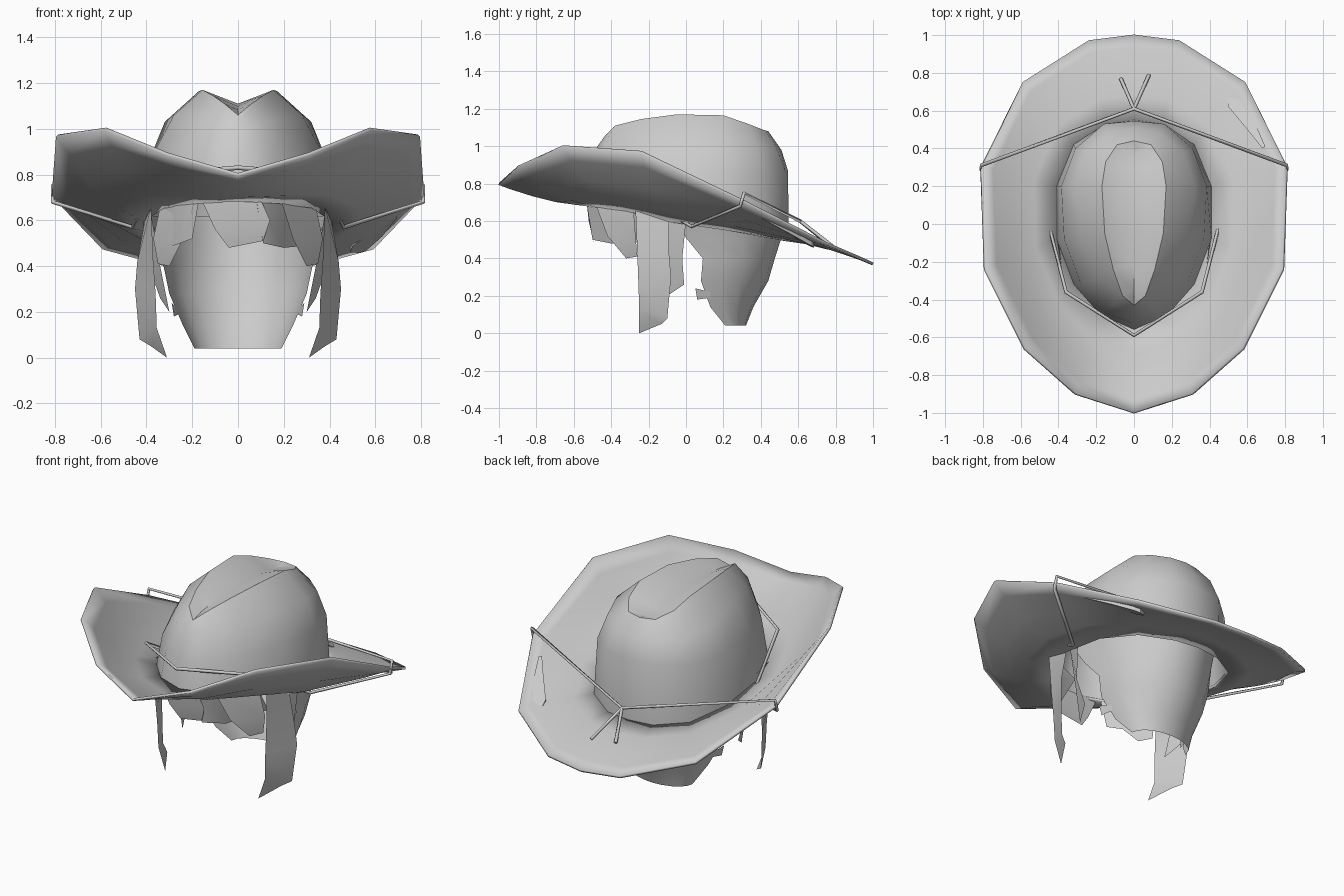
import bpy, bmesh, math
from mathutils import Vector

if "Cube" in bpy.data.objects:
    bpy.data.objects.remove(bpy.data.objects["Cube"])


def make(name, verts, faces, smooth=40, thick=0, offset=-1):
    me = bpy.data.meshes.new(name)
    me.from_pydata([tuple(v) for v in verts], [], faces)
    bm = bmesh.new()
    bm.from_mesh(me)
    bmesh.ops.remove_doubles(bm, verts=bm.verts, dist=0.0005)
    bmesh.ops.recalc_face_normals(bm, faces=bm.faces)
    bm.to_mesh(me)
    bm.free()
    ob = bpy.data.objects.new(name, me)
    bpy.context.collection.objects.link(ob)
    bpy.ops.object.select_all(action='DESELECT')
    ob.select_set(True)
    bpy.context.view_layer.objects.active = ob
    bpy.ops.object.shade_smooth_by_angle(angle=math.radians(smooth))
    if thick:
        m = ob.modifiers.new("thickness", 'SOLIDIFY')
        m.thickness = thick
        m.offset = offset
    return ob


def loft(name, rings, closed=True, **kw):
    n = len(rings[0])
    faces = []
    for r in range(len(rings) - 1):
        for i in range(n if closed else n - 1):
            j = (i + 1) % n
            faces.append((r * n + i, r * n + j, (r + 1) * n + j, (r + 1) * n + i))
    return make(name, [v for ring in rings for v in ring], faces, **kw)


def full(half):
    # half profile (front to back) mirrored into a closed ring
    return [Vector(p) for p in half] + [Vector((-x, y, z)) for x, y, z in half[-2:0:-1]]


# Hat rings, front to back on the right half
edge = full([(0, -1, .80), (.31, -.9, .89), (.58, -.66, 1.0), (.79, -.24, .97),
             (.81, .3, .71), (.59, .75, .48), (.24, .97, .385), (0, 1, .37)])
base = full([(0, -.56, .69), (.18, -.48, .68), (.32, -.32, .66), (.41, -.08, .60),
             (.41, .2, .56), (.32, .42, .52), (.15, .53, .50), (0, .55, .50)])
wall = full([(0, -.53, .85), (.15, -.47, .85), (.28, -.32, .86), (.37, -.08, .89),
             (.385, .2, .87), (.31, .4, .86), (.16, .53, .87), (0, .545, .87)])
shoulder = full([(0, -.48, .99), (.11, -.43, 1.02), (.20, -.28, 1.05), (.28, -.06, 1.06),
                 (.32, .2, 1.03), (.26, .38, 1.0), (.14, .48, 1.0), (0, .51, .98)])
ridge = full([(0, -.43, 1.06), (.06, -.38, 1.11), (.11, -.24, 1.145), (.155, -.05, 1.17),
              (.17, .2, 1.165), (.15, .33, 1.12), (.09, .42, 1.085), (0, .44, 1.08)])
crease = [Vector((0, p.y * .9, 1.06 + (p.z - 1.06) * .45)) for p in ridge]

# Brim curls upward toward its edge
brim_rings = []
for t in (0, .3, .6, .85, 1):
    ring = []
    for a, b in zip(base, edge):
        p = a.lerp(b, t)
        p.z = a.z + (b.z - a.z) * t ** 1.5
        ring.append(p)
    brim_rings.append(ring)
loft("hat_brim", brim_rings, thick=.015, offset=0, smooth=50)
loft("hat_crown", [base, wall, shoulder, ridge, crease], smooth=50)

# Back hair shell: z, half width, front y, back y
shell = []
for z, w, yf, yb in [(.62, .385, -.06, .53), (.51, .35, 0, .51), (.40, .325, .09, .475),
                     (.28, .30, .08, .44), (.14, .24, .13, .36), (.04, .19, .21, .32)]:
    shell.append([Vector((w * math.cos(a), yf + (yb - yf) * math.sin(a), z))
                  for a in [math.pi * i / 10 for i in range(11)]])
loft("back_hair", shell, closed=False)


# Hair strands as ribbons: list of edge pairs
def strand(name, pairs, mirror=True):
    for s, tag in ((1, "_right"), (-1, "_left")) if mirror else ((1, ""),):
        loft(name + tag, [[(s * x, y, z) for x, y, z in pr] for pr in pairs], closed=False)


strand("side_lock", [((.38, -.27, .66), (.40, -.09, .64)), ((.37, -.26, .42), (.44, -.09, .42)),
                     ((.36, -.255, .28), (.45, -.08, .30)), ((.355, -.25, .13), (.43, -.1, .08)),
                     ((.31, -.25, 0), (.38, -.13, .05))])
strand("ear_lock", [((.38, -.09, .63), (.40, 0, .60)), ((.34, -.09, .40), (.39, -.02, .40)),
                    ((.30, -.1, .20), (.34, -.01, .26))])
strand("temple_lock", [((.19, -.48, .68), (.34, -.28, .66)), ((.24, -.42, .52), (.37, -.27, .52)),
                       ((.30, -.32, .40), (.35, -.26, .41))])
strand("centre_fringe", [((-.16, -.51, .69), (.10, -.53, .69)), ((-.10, -.51, .56), (.14, -.52, .60)),
                         ((-.04, -.49, .48), (.11, -.5, .51))], mirror=False)
strand("right_fringe", [((.08, -.53, .69), (.11, -.5, .50)), ((.2, -.46, .68), (.2, -.4, .48)),
                        ((.33, -.27, .66), (.30, -.14, .49))], mirror=False)
strand("left_fringe", [((-.17, -.49, .69), (-.20, -.47, .52)), ((-.27, -.4, .68), (-.28, -.38, .49)),
                       ((-.34, -.28, .66), (-.33, -.25, .50))], mirror=False)
strand("nape_wisp", [((.29, .05, .24), (.28, .06, .18)), ((.27, .13, .22), (.26, .13, .19))])


# Cord laced around crown and brim
def cord(name, pts, closed=False, r=.01):
    cu = bpy.data.curves.new(name, 'CURVE')
    cu.dimensions = '3D'
    cu.bevel_depth = r
    cu.bevel_resolution = 0
    cu.use_fill_caps = True
    sp = cu.splines.new('POLY')
    sp.points.add(len(pts) - 1)
    for p, c in zip(sp.points, pts):
        p.co = (*c, 1)
    sp.use_cyclic_u = closed
    ob = bpy.data.objects.new(name, cu)
    bpy.context.collection.objects.link(ob)
    bpy.ops.object.select_all(action='DESELECT')
    ob.select_set(True)
    bpy.context.view_layer.objects.active = ob
    bpy.ops.object.convert(target='MESH')


side = [(.36, -.36, .80), (.46, .03, .57), (.81, .29, .68), (.81, .31, .75)]
loop = [(0, -.59, .83)] + side + [(0, .61, .60)] + [(-x, y, z) for x, y, z in side[::-1]]
cord("hat_cord", loop, closed=True)
cord("cord_tail_left", [(0, .61, .60), (-.07, .77, .47)])
cord("cord_tail_right", [(0, .61, .60), (.08, .79, .46)])

# Dark slit patch on the back right of the brim
outline = [(.49, .67), (.53, .685), (.56, .67), (.63, .56), (.695, .41), (.68, .40), (.60, .50), (.50, .62)]
patch = [[Vector((x, y, .555 - .5 * (y - .54) + .1 * (x - .6) + dz)) for x, y in outline]
         for dz in (-.018, .018)]
n = len(outline)
make("brim_patch", patch[0] + patch[1],
     [tuple(range(n)), tuple(range(n, 2 * n))] +
     [(i, (i + 1) % n, n + (i + 1) % n, n + i) for i in range(n)], smooth=30)
